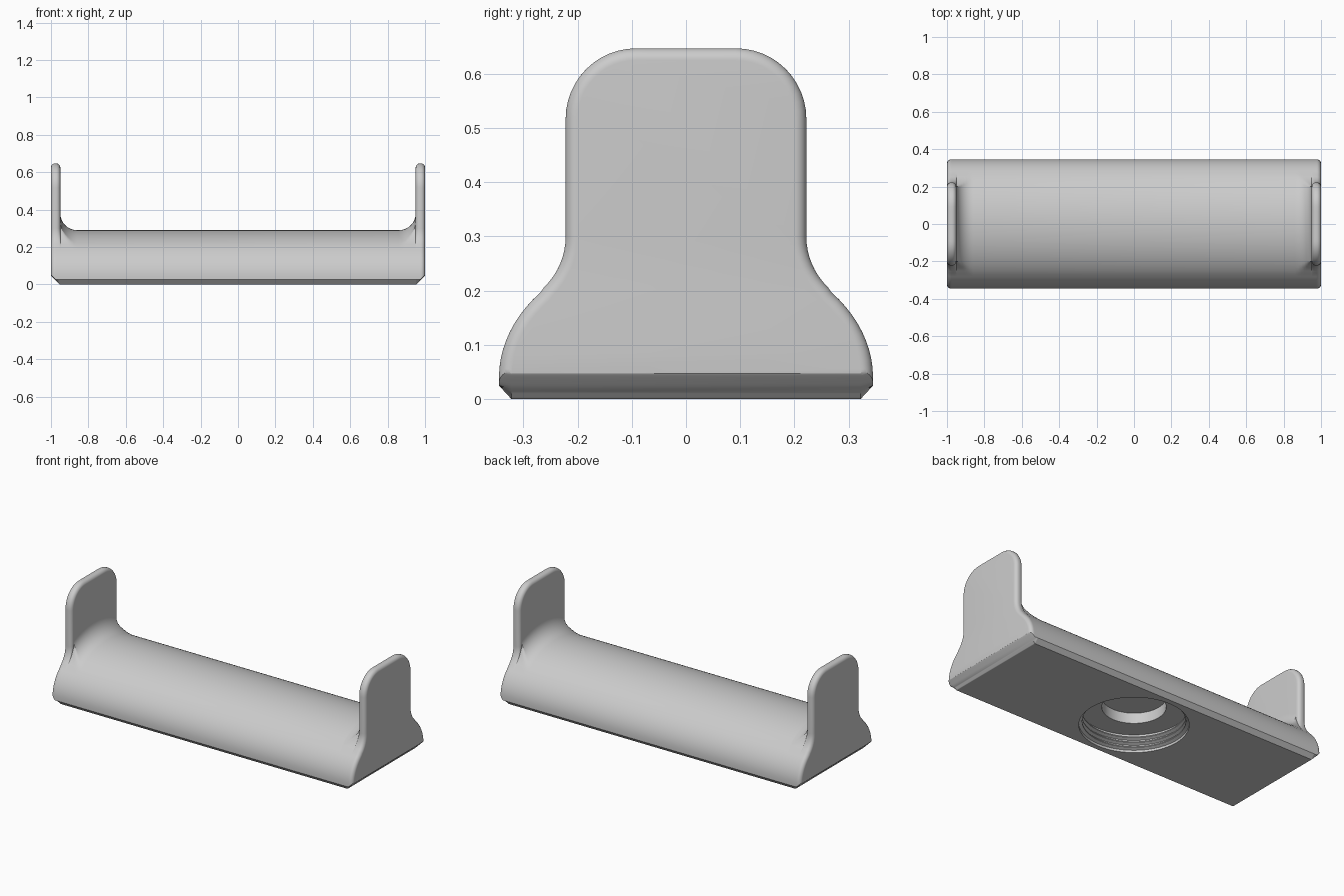
import bpy, bmesh
from math import sin, cos, pi, radians, sqrt
from mathutils import Vector

if "Cube" in bpy.data.objects:
    bpy.data.objects.remove(bpy.data.objects["Cube"], do_unlink=True)

WIDTH, RISE, BASE = 0.345, 0.25, 0.04      # domed body: half width, ellipse rise, ellipse base
PLATE, TOP, CORNER = 0.222, 0.647, 0.13    # end plate: half width, top, corner radius
EDGE, FILLET, INNER = 0.022, 0.09, 0.95    # edge rounding, inner fillet, plate inner face

grey = bpy.data.materials.new("light grey plastic")
grey.use_nodes = True
grey.diffuse_color = (0.6, 0.6, 0.6, 1)
grey.node_tree.nodes["Principled BSDF"].inputs["Base Color"].default_value = grey.diffuse_color


def dome(y):
    return BASE + RISE * sqrt(max(0, 1 - (y / WIDTH) ** 2))


def arc(cy, cz, ry, rz, start, end, steps):
    angles = [radians(start + (end - start) * i / steps) for i in range(steps + 1)]
    return [Vector((cy + ry * cos(a), cz + rz * sin(a))) for a in angles]


def mesh_object(name, bm):
    bmesh.ops.recalc_face_normals(bm, faces=bm.faces)
    mesh = bpy.data.meshes.new(name)
    bm.to_mesh(mesh)
    bm.free()
    mesh.materials.append(grey)
    obj = bpy.data.objects.new(name, mesh)
    bpy.context.collection.objects.link(obj)
    return obj


# End silhouette: domed foot, concave neck, rounded plate top
half = [Vector((WIDTH, 0.025))]
half += arc(0, BASE, WIDTH, RISE, 0, 39, 10)
half += arc(PLATE + 0.13, 0.3, 0.13, 0.13, 226, 180, 8)
half += arc(PLATE - CORNER, TOP - CORNER, CORNER, CORNER, 0, 90, 12)
half += [Vector((PLATE - CORNER - 0.023 * i, TOP)) for i in range(1, 4)]
outline = half + [Vector((0, TOP))] + [Vector((-p.x, p.y)) for p in reversed(half)]


def section(x, lift, inset, outer):
    """Closed cross-section: plate outline capped at a height above the dome."""
    floor = max(0, x - 0.953)
    points = []
    for i, p in enumerate(outline):
        tangent = outline[min(i + 1, len(outline) - 1)] - outline[max(i - 1, 0)]
        normal = Vector((tangent.y, -tangent.x)).normalized()
        weight = 1 if outer else min(1, max(0, (p.y - dome(p.x)) / 0.07))
        q = p - normal * inset * weight
        z = max(min(q.y, dome(q.x) + lift), floor + 0.004)
        points.append((x, q.x, z))
    return points + [(x, -0.322, floor), (x, 0.322, floor)]


# Sections from the middle outwards: fillet, inner rounding, outer rounding
STEPS = 8
quarter = [pi / 2 * i / STEPS for i in range(STEPS + 1)]
rows = [section(INNER - FILLET + FILLET * sin(a), FILLET * (1 - cos(a)), EDGE, False) for a in quarter]
rows += [section(INNER + EDGE * (1 - cos(a)), 1, EDGE * (1 - sin(a)), False) for a in quarter]
rows += [section(1 - EDGE + EDGE * sin(a), 1, EDGE * (1 - cos(a)), True) for a in quarter]
rows = [[(-x, y, z) for x, y, z in row] for row in reversed(rows)] + rows

# Loft the sections into one body
bm = bmesh.new()
loops = [[bm.verts.new(co) for co in row] for row in rows]
for a, b in zip(loops, loops[1:]):
    for i in range(len(a)):
        j = (i + 1) % len(a)
        bm.faces.new((a[i], a[j], b[j], b[i]))
bm.faces.new(loops[0])
bm.faces.new(loops[-1])
bmesh.ops.remove_doubles(bm, verts=bm.verts, dist=0.0002)
body = mesh_object("holder_body", bm)

# Threaded socket with a narrower bore, cut from below
profile = [(0, -0.05), (0.292, -0.05)]
for i in range(3):
    z = 0.014 + 0.03 * i
    profile += [(0.292, z), (0.274, z + 0.008), (0.274, z + 0.014), (0.292, z + 0.022)]
profile += [(0.292, 0.108), (0.17, 0.108), (0.17, 0.17), (0, 0.17)]
bm = bmesh.new()
verts = [bm.verts.new((r, 0, z)) for r, z in profile]
edges = [bm.edges.new(pair) for pair in zip(verts, verts[1:])]
bmesh.ops.spin(bm, geom=verts + edges, cent=(0, 0, 0), axis=(0, 0, 1), angle=2 * pi, steps=64)
bmesh.ops.remove_doubles(bm, verts=bm.verts, dist=0.0002)
cutter = mesh_object("socket_cutter", bm)
cutter.hide_render = True

cut = body.modifiers.new("socket", "BOOLEAN")
cut.operation = "DIFFERENCE"
cut.solver = "EXACT"
cut.object = cutter
bpy.ops.object.select_all(action="DESELECT")
body.select_set(True)
bpy.context.view_layer.objects.active = body
bpy.ops.object.modifier_apply(modifier=cut.name)
bpy.data.objects.remove(cutter, do_unlink=True)
bpy.ops.object.shade_smooth_by_angle(angle=radians(30))
